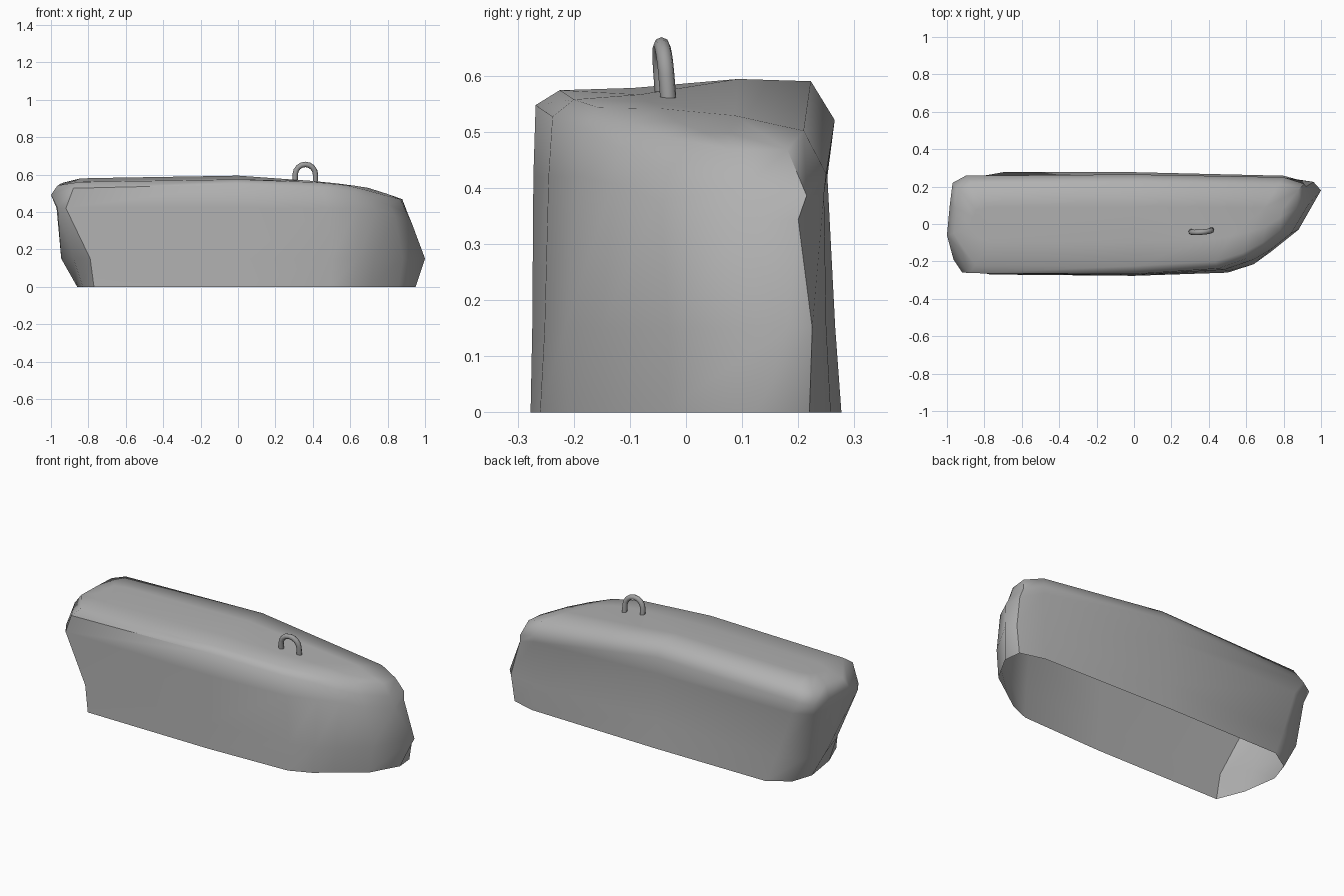
import bpy, bmesh, math

if "Cube" in bpy.data.objects:
    bpy.data.objects.remove(bpy.data.objects["Cube"])

# height of the crown along the block
CROWN = [(-1, .54), (-.85, .572), (0, .586), (.35, .578), (.6, .55), (.75, .505), (.88, .465), (1, .40)]


def crown(x):
    for (a, za), (b, zb) in zip(CROWN, CROWN[1:]):
        if x <= b:
            return za + (zb - za) * (x - a) / (b - a)
    return CROWN[-1][1]


def paint(ob, name, grey):
    mat = bpy.data.materials.new(name)
    mat.diffuse_color = (grey, grey, grey, 1)
    mat.use_nodes = True
    mat.node_tree.nodes["Principled BSDF"].inputs["Base Color"].default_value = mat.diffuse_color
    ob.data.materials.append(mat)


# outlines, anticlockwise from the front left corner
base = [(-.77, -.27), (0, -.277), (.5, -.26), (.62, -.21), (.71, -.145), (.86, -.04), (.95, .12),
        (.94, .22), (.8, .258), (0, .277), (-.70, .277), (-.82, .2), (-.86, .08), (-.83, -.12)]
low = [(-.79, -.265), (0, -.274), (.5, -.252), (.64, -.215), (.73, -.15), (.88, -.03), (1, .18),
       (.96, .225), (.8, .25), (0, .266), (-.76, .266), (-.9, .2), (-.945, .08), (-.88, -.12)]
mid = [(-.92, -.258), (0, -.272), (.48, -.245), (.64, -.19), (.74, -.13), (.84, -.05), (.93, .10),
       (.92, .2), (.8, .246), (0, .252), (-.85, .25), (-.95, .2), (-.97, .06), (-.965, -.19)]
rim = [(-.88, -.263), (0, -.268), (.45, -.238), (.6, -.185), (.71, -.12), (.81, -.04), (.9, .1),
       (.91, .215), (.8, .25), (0, .265), (-.9, .258), (-.97, .22), (-.985, .1), (-1, -.06)]

# rough block: lofted shell, open underneath
bm = bmesh.new()
rings = [
    [(x, y, 0) for x, y in base],
    [(x, y, .15) for x, y in low],
    [(x, y, min(.42, crown(x) - .1)) for x, y in mid],
    [(x, y, crown(x) - .052 - .05 * y) for x, y in rim],
    [(x * .965, y * .84, crown(x * .965) - .004 + .03 * y) for x, y in rim],
    [(x * .87, y * .35, crown(x * .87) + .03 * y) for x, y in rim],
]
rings = [[bm.verts.new(p) for p in r] for r in rings]
n = len(base)
for a, b in zip(rings, rings[1:]):
    for i in range(n):
        j = (i + 1) % n
        bm.faces.new((a[i], a[j], b[j], b[i]))
top = bm.faces.new(rings[-1])
bmesh.ops.triangulate(bm, faces=[top])
mesh = bpy.data.meshes.new("rough_block")
bm.to_mesh(mesh)
bm.free()
block = bpy.data.objects.new("rough_block", mesh)
bpy.context.collection.objects.link(block)

# lifting loop: round bar bent into an arch
pts = [(-.054, .545), (-.054, .60)]
pts += [(-.054 * math.cos(t), .60 + .054 * math.sin(t)) for t in [math.pi * k / 8 for k in range(1, 8)]]
pts += [(.054, .60), (.054, .545)]
curve = bpy.data.curves.new("lifting_loop", 'CURVE')
curve.dimensions = '3D'
curve.bevel_depth = .0145
curve.bevel_resolution = 2
curve.use_fill_caps = True
spline = curve.splines.new('POLY')
spline.points.add(len(pts) - 1)
for p, (x, z) in zip(spline.points, pts):
    p.co = (.36 + x, -.036 + x * .08 - (z - .56) * .08, z, 1)
loop = bpy.data.objects.new("lifting_loop", curve)
bpy.context.collection.objects.link(loop)
bpy.ops.object.select_all(action='DESELECT')
loop.select_set(True)
bpy.context.view_layer.objects.active = loop
bpy.ops.object.convert(target='MESH')
loop = bpy.context.view_layer.objects.active

# dark greys
paint(block, "stone_grey", .44)
paint(loop, "iron_grey", .34)

# smooth shading with the hard corners kept
for ob, angle in ((block, 55), (loop, 50)):
    bpy.ops.object.select_all(action='DESELECT')
    ob.select_set(True)
    bpy.context.view_layer.objects.active = ob
    bpy.ops.object.shade_smooth_by_angle(angle=math.radians(angle))
